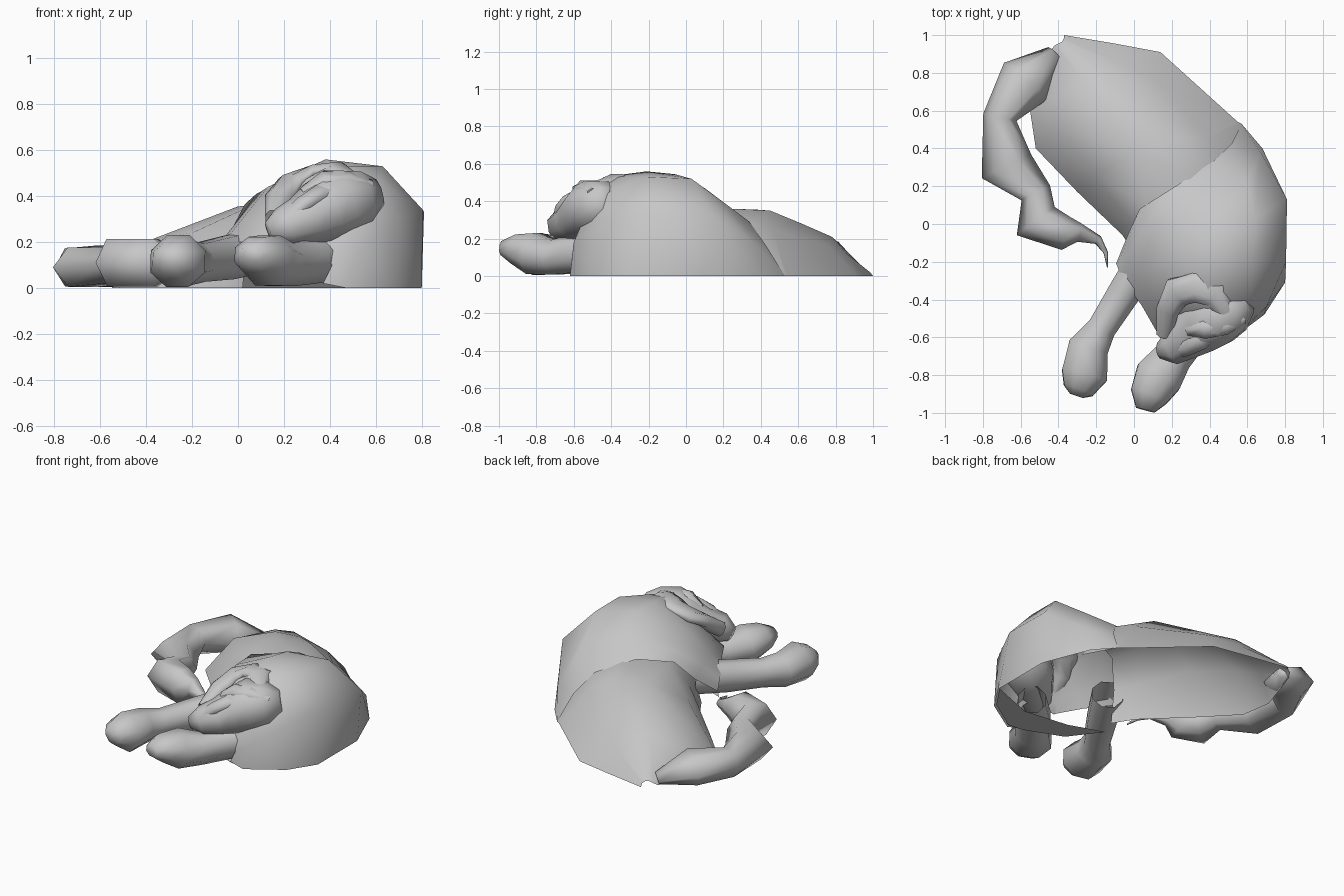
import bpy, bmesh, math
from mathutils import Vector

grey = bpy.data.materials.new("stone_grey")
grey.diffuse_color = (0.57, 0.57, 0.57, 1)


def finish(name, bm, angle):
    me = bpy.data.meshes.new(name)
    bm.to_mesh(me)
    bm.free()
    ob = bpy.data.objects.new(name, me)
    bpy.context.collection.objects.link(ob)
    me.materials.append(grey)
    bpy.ops.object.select_all(action='DESELECT')
    ob.select_set(True)
    bpy.context.view_layer.objects.active = ob
    bpy.ops.object.shade_smooth_by_angle(angle=math.radians(angle))
    return ob


def shell(name, sections, angle=60):
    """Open shell lofted through equal-length cross-sections."""
    bm = bmesh.new()
    rows = [[bm.verts.new(p) for p in s] for s in sections]
    for a, b in zip(rows, rows[1:]):
        for i in range(len(a) - 1):
            bm.faces.new((a[i], a[i + 1], b[i + 1], b[i]))
    bmesh.ops.recalc_face_normals(bm, faces=bm.faces)
    if sum(f.normal.z * f.calc_area() for f in bm.faces) < 0:
        bmesh.ops.reverse_faces(bm, faces=bm.faces)
    return finish(name, bm, angle)


def limb(name, path, sides=6, turn=0.5, angle=70, capped=True):
    """Tapered tube; each stop is x, y, z, half width, half height."""
    bm = bmesh.new()
    pts = [Vector(p[:3]) for p in path]
    rows = []
    for i, p in enumerate(path):
        d = (pts[min(i + 1, len(pts) - 1)] - pts[max(i - 1, 0)]).normalized()
        side = d.cross(Vector((0, 0, 1))).normalized()
        up = side.cross(d)
        ring = []
        for k in range(sides):
            t = 2 * math.pi * (k + turn) / sides
            q = pts[i] + side * math.cos(t) * p[3] * (1 + 0.2 * turn) + up * math.sin(t) * p[4]
            q.z = max(q.z, 0.005)
            ring.append(bm.verts.new(q))
        rows.append(ring)
    for a, b in zip(rows, rows[1:]):
        for k in range(sides):
            j = (k + 1) % sides
            bm.faces.new((a[k], a[j], b[j], b[k]))
    if capped:
        bm.faces.new(rows[0])
    bm.faces.new(rows[-1])
    bmesh.ops.recalc_face_normals(bm, faces=bm.faces)
    return finish(name, bm, angle)


# hindquarters: low open-bottomed shell, tucked under the front shell
shell("hindquarters", [
    [(.68, .33, 0), (.53, .2, .25), (.37, .08, .34), (.14, -.04, .34), (.04, -.14, .2), (.02, -.19, 0)],
    [(.57, .53, 0), (.45, .35, .27), (.29, .25, .36), (.06, .1, .36), (-.025, -.0, .2), (-.06, -.06, 0)],
    [(.55, .54, 0), (.38, .46, .25), (.22, .45, .35), (.0, .38, .355), (-.2, .26, .24), (-.3, .17, 0)],
    [(.14, .91, 0), (.12, .76, .16), (.02, .62, .28), (-.12, .56, .3), (-.38, .5, .21), (-.52, .4, 0)],
    [(-.1, .955, 0), (-.1, .86, .12), (-.14, .78, .21), (-.25, .74, .21), (-.44, .66, .14), (-.55, .6, 0)],
    [(-.37, 1, 0), (-.37, .985, .02), (-.38, .965, .03), (-.4, .955, .03), (-.42, .945, .02), (-.44, .92, 0)],
])

# forequarters: tall hunched shell that bends round to the chest
shell("forequarters", [
    [(.57, .53, 0), (.52, .43, .16), (.43, .34, .29), (.22, .2, .38), (.03, .08, .365), (-.03, -.05, .22), (-.09, -.2, .1)],
    [(.68, .4, 0), (.67, .38, .16), (.6, .22, .38), (.38, .1, .47), (.08, .02, .41), (-.03, -.08, .25), (-.095, -.21, .14)],
    [(.8, .1, .0), (.81, .13, .33), (.64, .03, .52), (.4, -.06, .545), (.1, -.06, .42), (-.02, -.15, .27), (-.09, -.22, .18)],
    [(.8, -.31, .0), (.805, -.2, .34), (.63, -.2, .53), (.38, -.21, .56), (.13, -.2, .44), (.01, -.27, .29), (-.06, -.3, .2)],
    [(.69, -.48, .0), (.7, -.44, .3), (.62, -.4, .46), (.4, -.44, .53), (.2, -.4, .42), (.09, -.42, .29), (.04, -.43, .2)],
    [(.47, -.62, .0), (.53, -.6, .18), (.5, -.55, .3), (.38, -.5, .35), (.24, -.52, .32), (.16, -.54, .25), (.12, -.57, .2)],
    [(.37, -.61, .02), (.41, -.61, .1), (.37, -.59, .17), (.34, -.58, .2), (.28, -.58, .2), (.2, -.58, .2), (.14, -.58, .19)],
])

# floor plate under the chest
bm = bmesh.new()
bm.faces.new([bm.verts.new((x, y, .008)) for x, y in (
    (.79, -.31), (.68, -.47), (.47, -.61), (.37, -.6), (.12, -.5), (-.03, -.3), (.2, -.38), (.5, -.42))])
finish("chest_floor", bm, 30)

# head turned to one side, tapering to the muzzle
limb("head", [
    (.61, -.42, .41, .05, .07), (.54, -.45, .39, .12, .13), (.44, -.49, .37, .15, .16),
    (.36, -.54, .33, .14, .14), (.28, -.6, .29, .115, .11),
    (.20, -.66, .265, .085, .09), (.135, -.67, .24, .04, .05)], 8)
# brow, nose and the mane fringe behind the face
limb("brow", [(.58, -.5, .44, .03, .03), (.48, -.54, .46, .05, .05),
              (.38, -.55, .45, .06, .06), (.29, -.56, .4, .03, .04)])
limb("nose", [(.44, -.52, .41, .04, .04), (.35, -.61, .405, .06, .045),
              (.28, -.65, .36, .05, .04), (.23, -.67, .31, .04, .04)])
limb("mane_fringe", [(.49, -.47, .47, .04, .04), (.43, -.37, .515, .075, .035),
                     (.33, -.335, .505, .08, .035), (.23, -.36, .46, .08, .04),
                     (.18, -.45, .39, .06, .05), (.16, -.58, .3, .04, .05)], 8)

# front legs with rounded paws
limb("left_front_leg", [
    (.08, -.15, .16, .09, .1), (-.05, -.36, .13, .085, .1), (-.17, -.55, .11, .075, .09),
    (-.24, -.65, .11, .105, .105), (-.262, -.8, .115, .12, .125), (-.295, -.88, .13, .08, .07),
    (-.305, -.91, .13, .035, .03)], 8, capped=False)
limb("right_front_leg", [
    (.42, -.45, .13, .08, .1), (.3, -.58, .12, .1, .11), (.21, -.7, .1, .1, .1),
    (.13, -.81, .12, .125, .12), (.08, -.91, .145, .1, .085), (.06, -.985, .15, .05, .04)], 8,
    capped=False)

# tail sweeping round the side, with a tuft and thin tip
limb("tail", [
    (-.42, .9, .03, .05, .04), (-.575, .755, .09, .15, .11), (-.71, .565, .09, .09, .095),
    (-.675, .305, .09, .145, .1), (-.52, .165, .1, .085, .09),
    (-.52, .015, .11, .125, .12), (-.36, -.05, .11, .09, .12), (-.29, -.045, .11, .05, .07),
    (-.19, -.085, .09, .025, .025), (-.15, -.15, .08, .012, .015), (-.14, -.23, .07, .003, .004)],
    turn=0, angle=80)
